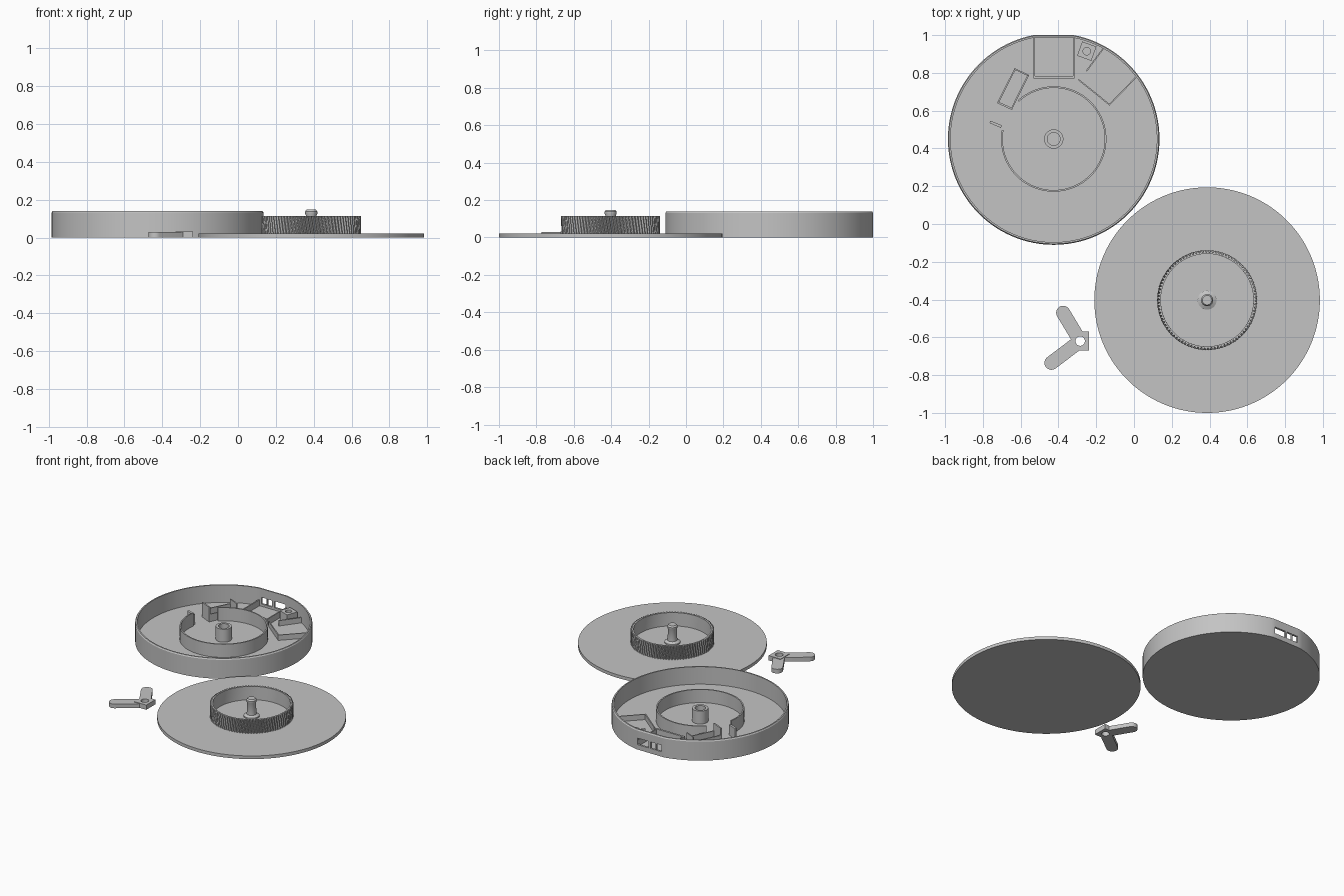
import bpy, bmesh, math
from mathutils import Vector, Matrix

cube = bpy.data.objects.get("Cube")
if cube:
    bpy.data.objects.remove(cube, do_unlink=True)

GREY = (0.55, 0.55, 0.55, 1.0)
mat = bpy.data.materials.new("plain grey")
mat.use_nodes = True
mat.diffuse_color = GREY
mat.node_tree.nodes["Principled BSDF"].inputs["Base Color"].default_value = GREY

CASE = Vector((-0.425, 0.45, 0))
DISC = Vector((0.387, -0.403, 0))
HUB = Vector((-0.285, -0.62, 0))
FLOOR = 0.018


def finish(name, bm, loc=(0, 0, 0), smooth=True):
    bmesh.ops.recalc_face_normals(bm, faces=bm.faces)
    mesh = bpy.data.meshes.new(name)
    bm.to_mesh(mesh)
    bm.free()
    mesh.materials.append(mat)
    ob = bpy.data.objects.new(name, mesh)
    ob.location = loc
    bpy.context.collection.objects.link(ob)
    if smooth:
        shade(ob)
    return ob


def activate(ob):
    bpy.ops.object.select_all(action='DESELECT')
    ob.select_set(True)
    bpy.context.view_layer.objects.active = ob


def shade(ob):
    activate(ob)
    bpy.ops.object.shade_smooth_by_angle(angle=math.radians(30))


def lathe_mesh(profile, steps):
    """Revolve a list of (radius, height) points about z."""
    bm = bmesh.new()
    vs = [bm.verts.new((r, 0, z)) for r, z in profile]
    es = [bm.edges.new(p) for p in zip(vs, vs[1:])]
    bmesh.ops.spin(bm, geom=vs + es, cent=(0, 0, 0), axis=(0, 0, 1),
                   angle=math.tau, steps=steps)
    bmesh.ops.remove_doubles(bm, verts=bm.verts, dist=1e-5)
    return bm


def prism(name, points, z0, z1, loc=(0, 0, 0)):
    bm = bmesh.new()
    face = bm.faces.new([bm.verts.new((x, y, z0)) for x, y in points])
    out = bmesh.ops.extrude_face_region(bm, geom=[face])["geom"]
    tops = [v for v in out if isinstance(v, bmesh.types.BMVert)]
    bmesh.ops.translate(bm, verts=tops, vec=(0, 0, z1 - z0))
    if not face.is_valid or len(bm.faces) < len(points) + 2:
        bm.faces.new([v for v in bm.verts if v not in tops])
    return finish(name, bm, loc)


def box(name, center, size, turn=0):
    bm = bmesh.new()
    bmesh.ops.create_cube(bm, size=1, matrix=Matrix.Rotation(math.radians(turn), 4, 'Z')
                          @ Matrix.Diagonal((*size, 1)))
    return finish(name, bm, center, smooth=False)


def wall(name, p, q, thick, top, low=FLOOR - 0.004):
    """Upright plate between two floor points."""
    p, q = Vector(p), Vector(q)
    d, m = q - p, (p + q) / 2
    return box(name, (m.x, m.y, (low + top) / 2),
               (d.length + thick, thick, top - low), math.degrees(math.atan2(d.y, d.x)))


def rod(name, r, z0, z1, loc):
    return finish(name, lathe_mesh([(0, z0), (r, z0), (r, z1), (0, z1)], 32), loc)


def cut(targets, cutter):
    cutter.hide_render = True
    for ob in targets:
        mod = ob.modifiers.new("cut", 'BOOLEAN')
        mod.operation, mod.solver, mod.object = 'DIFFERENCE', 'EXACT', cutter
        activate(ob)
        bpy.ops.object.modifier_apply(modifier=mod.name)
    bpy.data.objects.remove(cutter, do_unlink=True)


# Round open case with a stepped rim and one flattened side
bm = lathe_mesh([(0, 0), (0.56, 0), (0.56, 0.132), (0.555, 0.14), (0.546, 0.14),
                 (0.546, FLOOR), (0, FLOOR)], 192)
for v in bm.verts:
    r = v.co.xy.length
    if r > 0.5:
        v.co.y = min(v.co.y, r - 0.01)
case = finish("case_shell", bm, CASE)

# Port openings in the flat side
for x0, x1 in ((-0.51, -0.471), (-0.464, -0.426), (-0.41, -0.325)):
    cut([case], box("port_cutter", ((x0 + x1) / 2, 0.99, 0.057), (x1 - x0, 0.08, 0.046)))
shade(case)

# Thin inner ring, open on one side
start, end, n = math.radians(170), math.radians(133 + 360), 96
angles = [start + (end - start) * i / n for i in range(n + 1)]
arc = [(r * math.cos(a), r * math.sin(a))
       for r, seq in ((0.279, angles), (0.27, angles[::-1])) for a in seq]
prism("inner_ring", arc, FLOOR - 0.004, 0.11, CASE)

# Hollow centre post
finish("center_post", lathe_mesh([(0.034, 0.015), (0.051, 0.015), (0.051, 0.108),
                                  (0.034, 0.108), (0.034, 0.015)], 48), CASE)

# Board tray beside the ports
for x in (-0.528, -0.319):
    wall("tray_side", (x, 0.775), (x, 0.985), 0.008, 0.06)
wall("tray_front", (-0.524, 0.777), (-0.323, 0.777), 0.014, 0.06)

# Slanted holder: low long sides, tall ends
a, b, c, d = (-0.63, 0.82), (-0.56, 0.787), (-0.648, 0.61), (-0.72, 0.643)
wall("holder_side_right", b, c, 0.008, 0.07)
wall("holder_side_left", a, d, 0.008, 0.07)
wall("holder_end_back", a, b, 0.008, 0.1)
wall("holder_end_front", c, d, 0.01, 0.12)
wall("small_tab", (-0.756, 0.538), (-0.708, 0.518), 0.014, 0.09)

# Corner bay
wall("bay_wall_left", (-0.292, 0.763), (-0.13, 0.632), 0.007, 0.055)
wall("bay_wall_right", (-0.13, 0.632), (0.006, 0.772), 0.007, 0.055)
wall("bay_wall_back", (-0.25, 0.812), (-0.162, 0.93), 0.007, 0.055)

# Screw block
block = box("screw_block", (-0.25, 0.915, 0.047), (0.08, 0.08, 0.066), -20)
cut([block], rod("screw_cutter", 0.02, 0.03, 0.1, (-0.25, 0.915, 0)))
shade(block)

# Turntable disc
finish("turntable_disc", lathe_mesh([(0, 0), (0.597, 0), (0.597, 0.022), (0, 0.022)], 192), DISC)

# Helical gear ring
TEETH, Z0, Z1 = 90, 0.02, 0.115
bm = bmesh.new()


def loop(z, twist, toothed):
    vs = []
    for i in range(TEETH * 4):
        r = (0.264 if i % 4 < 2 else 0.253) if toothed else 0.245
        ang = math.tau * i / (TEETH * 4) + twist
        vs.append(bm.verts.new((r * math.cos(ang), r * math.sin(ang), z)))
    return vs


loops = [loop(Z0, 0, False), loop(Z0, 0, True), loop((Z0 + Z1) / 2, -0.03, True),
         loop(Z1, -0.06, True), loop(Z1, -0.06, False)]
for low, high in zip(loops, loops[1:] + loops[:1]):
    for i in range(TEETH * 4):
        j = (i + 1) % (TEETH * 4)
        bm.faces.new((low[i], low[j], high[j], high[i]))
finish("gear_ring", bm, DISC)

# Snap peg with a flared foot and a bulged head
finish("turntable_peg", lathe_mesh([(0, 0.02), (0.05, 0.02), (0.05, 0.03), (0.031, 0.04),
                                    (0.028, 0.118), (0.032, 0.126), (0.032, 0.138),
                                    (0.025, 0.148), (0, 0.148)], 48), DISC)

# Two-armed lever with a square pierced hub
parts = [box("lever_hub", HUB + Vector((0, 0, 0.0165)), (0.092, 0.1, 0.033))]
for side, tip in (("back", (-0.375, -0.47)), ("front", (-0.437, -0.735))):
    t = Vector(tip) - HUB.xy
    turn = math.atan2(t.y, t.x)
    pts = []
    for cx, cy, base in ((t.x, t.y, turn - math.pi / 2), (0, 0, turn + math.pi / 2)):
        for i in range(17):
            ang = base + math.pi * i / 16
            pts.append((cx + 0.037 * math.cos(ang), cy + 0.037 * math.sin(ang)))
    parts.append(prism("lever_arm_" + side, pts, 0, 0.029, HUB))
cut(parts, rod("hub_cutter", 0.025, -0.02, 0.06, HUB))
for ob in parts:
    shade(ob)
bpy.ops.object.select_all(action='DESELECT')
